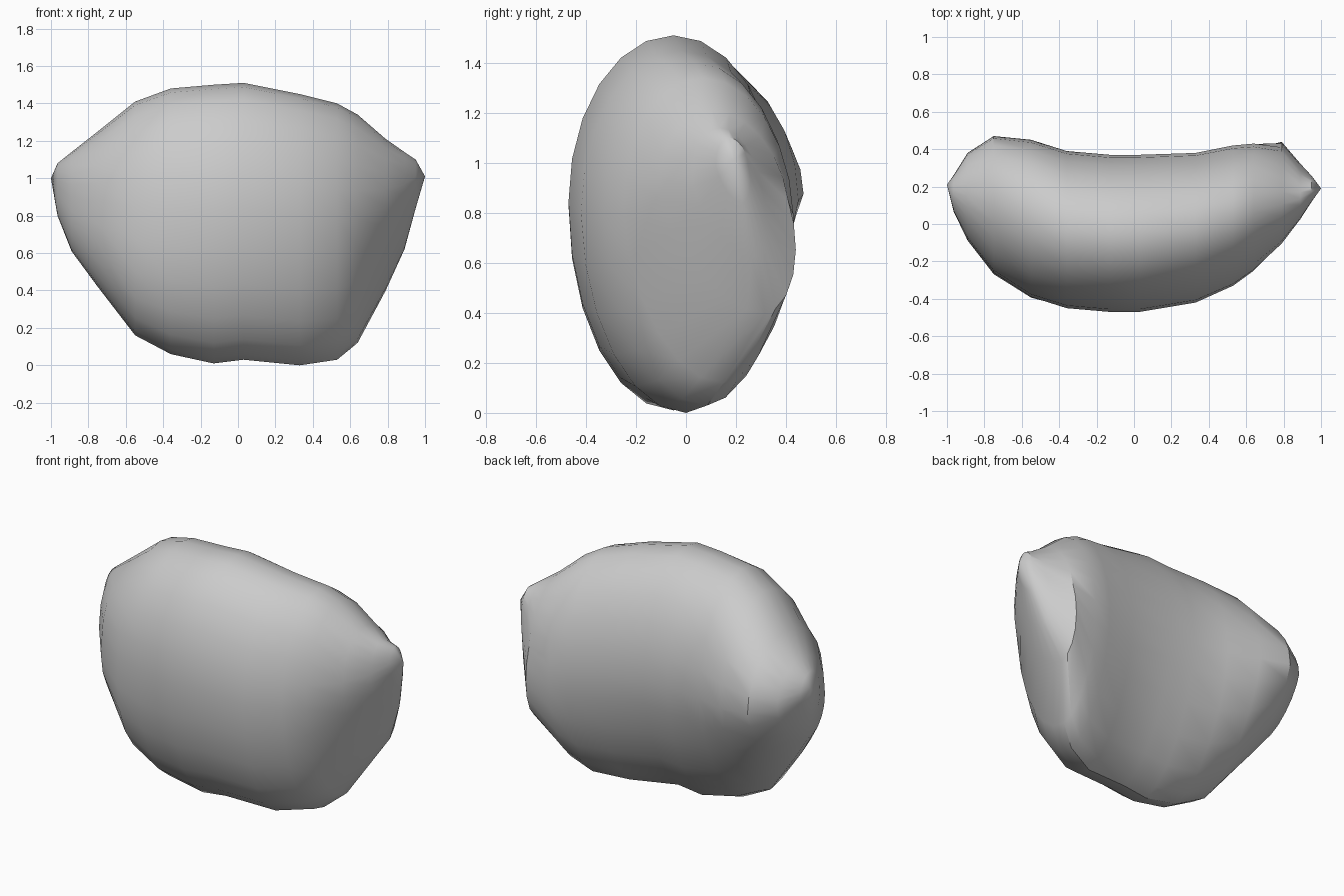
import bpy
import bmesh
from math import sin, cos, pi

old_cube = bpy.data.objects.get("Cube")
if old_cube:
    bpy.data.objects.remove(old_cube, do_unlink=True)


def make_material(name, colour):
    material = bpy.data.materials.new(name)
    material.use_nodes = True
    material.diffuse_color = colour
    shader = material.node_tree.nodes["Principled BSDF"]
    shader.inputs["Base Color"].default_value = colour
    return material


# Cross-sections along the stone:
# x, bottom, top, front, back, shift of the top in y, shift of the bottom in y
SECTIONS = [
    (-.965, .8, 1.08, .07, .26, 0, -.02),
    (-.89, .61, 1.14, -.08, .38, 0, -.06),
    (-.75, .42, 1.25, -.26, .47, 0, -.08),
    (-.55, .16, 1.41, -.39, .45, 0, -.07),
    (-.36, .06, 1.48, -.45, .39, 0, -.03),
    (-.13, .01, 1.5, -.47, .37, 0, 0),
    (.03, .03, 1.51, -.47, .37, 0, 0),
    (.33, 0, 1.45, -.42, .38, 0, .02),
    (.53, .03, 1.4, -.33, .42, -.01, .04),
    (.64, .12, 1.34, -.25, .43, -.02, .06),
    (.79, .4, 1.21, -.1, .41, -.05, .16),
    (.89, .62, 1.14, .03, .3, -.03, .1),
    (.95, .84, 1.1, .12, .25, -.01, .04),
]
LEFT_TIP = (1, .19, 1.01)
RIGHT_TIP = (-1, .21, 1)
SIDES = 24
BELLY_RISE = .05
FLATTENING = 1.2


def add_section(bm, x, bottom, top, front, back, top_shift, bottom_shift):
    """Leaning egg-shaped ring with a flatter slope under its back."""
    middle_y = (front + back) / 2
    half_depth = (back - front) / 2
    belly = (bottom + top) / 2 + BELLY_RISE * (top - bottom)
    ring = []
    for side in range(SIDES):
        angle = 2 * pi * side / SIDES
        out, rise = cos(angle), sin(angle)
        if out > 0 and rise < 0:
            out, rise = out ** FLATTENING, -abs(rise) ** FLATTENING
        reach = top - belly if rise > 0 else belly - bottom
        shift = top_shift if rise > 0 else bottom_shift
        y = middle_y + half_depth * out + shift * abs(rise)
        ring.append(bm.verts.new((x, y, belly + reach * rise)))
    return ring


def join_rings(bm, first, second):
    for side in range(SIDES):
        after = (side + 1) % SIDES
        bm.faces.new((first[side], first[after], second[after], second[side]))


def close_end(bm, ring, tip):
    point = bm.verts.new(tip)
    for side in range(SIDES):
        bm.faces.new((ring[side], ring[(side + 1) % SIDES], point))


# Curved stone: rings joined from end to end, each end drawn to a blunt tip
bm = bmesh.new()
rings = [add_section(bm, *section) for section in SECTIONS]
for first, second in zip(rings, rings[1:]):
    join_rings(bm, first, second)
close_end(bm, rings[0], RIGHT_TIP)
close_end(bm, rings[-1], LEFT_TIP)
bmesh.ops.recalc_face_normals(bm, faces=bm.faces)

mesh = bpy.data.meshes.new("curved_stone")
bm.to_mesh(mesh)
bm.free()
stone = bpy.data.objects.new("curved_stone", mesh)
bpy.context.collection.objects.link(stone)
mesh.materials.append(make_material("stone grey", (.6, .6, .6, 1)))

# Smooth body with crisp chipped edges at the ends
bpy.ops.object.select_all(action="DESELECT")
stone.select_set(True)
bpy.context.view_layer.objects.active = stone
bpy.ops.object.shade_smooth_by_angle(angle=pi / 6)
